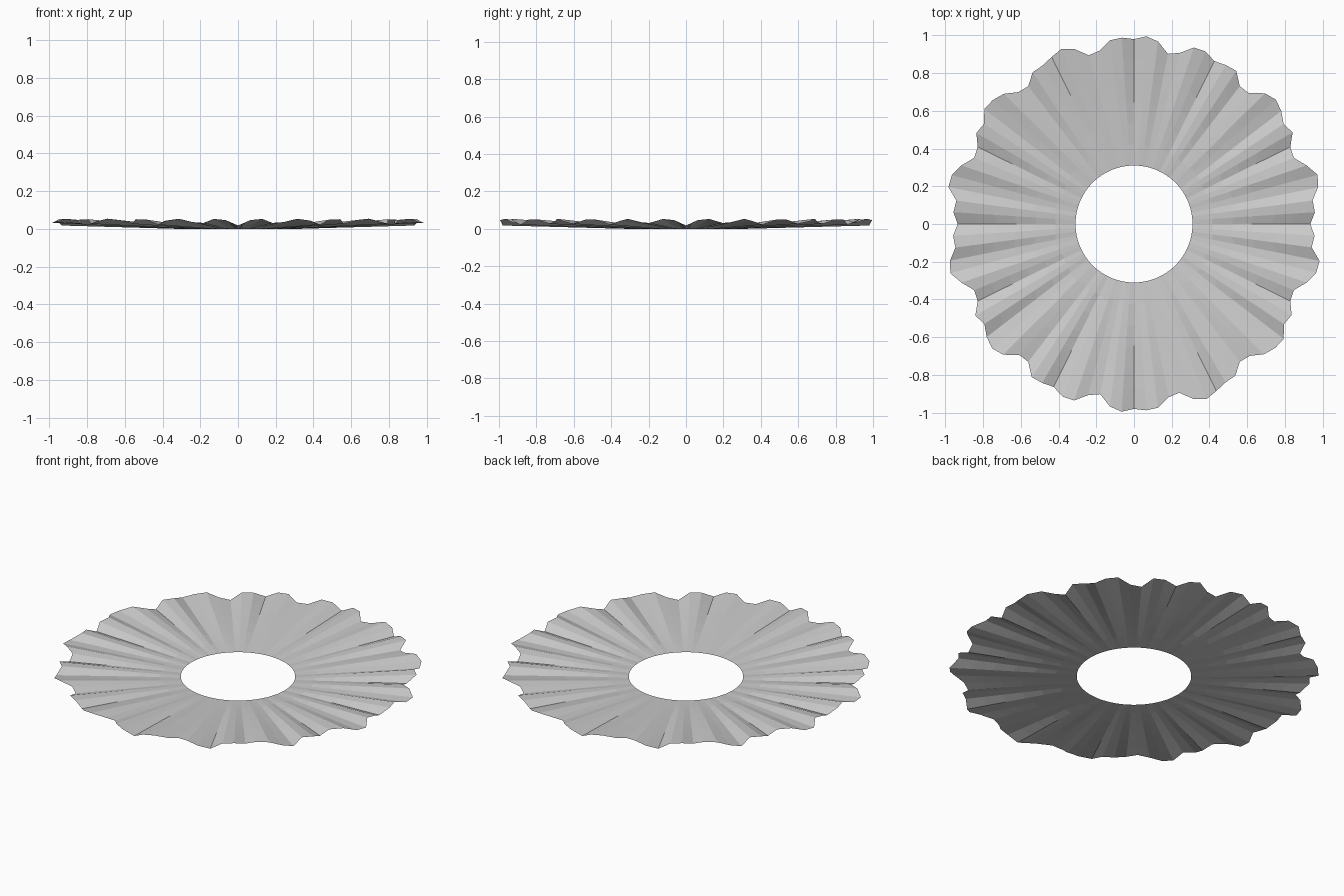
import bpy, bmesh, math

if "Cube" in bpy.data.objects:
    bpy.data.objects.remove(bpy.data.objects["Cube"])

SEGMENTS, RINGS = 96, 6
INNER = 0.31
# rim radius over half a turn, clockwise from +y; the second half repeats it
RIM = [.98, .997, .976, .92, .939, .988, .99, .963, .973, .976, .921, .923,
       .98, 1.0, .984, .954, .971, .924, .917, .966, 1.008, .994, .955, .961,
       .935, .959, .95, 1.003, 1.0, .966, .917, .924, .965, .956, 1.0, .996,
       .976, .93, .921, .967, .97, .987, 1.005, .979, .926, .937, .982, .99]

# ruffled ring: 28 pleats that grow from a flat inner circle to the wavy rim
bm = bmesh.new()
rings = []
for j in range(RINGS + 1):
    t = j / RINGS
    ring = []
    for k in range(SEGMENTS):
        a = 2 * math.pi * k / SEGMENTS
        r = INNER + (RIM[k % len(RIM)] - INNER) * t
        z = t * (0.018 + 0.036 * abs(math.sin(14 * a)))
        ring.append(bm.verts.new((r * math.sin(a), r * math.cos(a), z)))
    rings.append(ring)
for inner, outer in zip(rings, rings[1:]):
    for k in range(SEGMENTS):
        n = (k + 1) % SEGMENTS
        bm.faces.new((inner[k], outer[k], outer[n], inner[n]))
bmesh.ops.recalc_face_normals(bm, faces=bm.faces)
bm.normal_update()
if sum(f.normal.z for f in bm.faces) < 0:
    bmesh.ops.reverse_faces(bm, faces=bm.faces)

mesh = bpy.data.meshes.new("ruffled_ring")
bm.to_mesh(mesh)
bm.free()
obj = bpy.data.objects.new("ruffled_ring", mesh)
bpy.context.collection.objects.link(obj)
